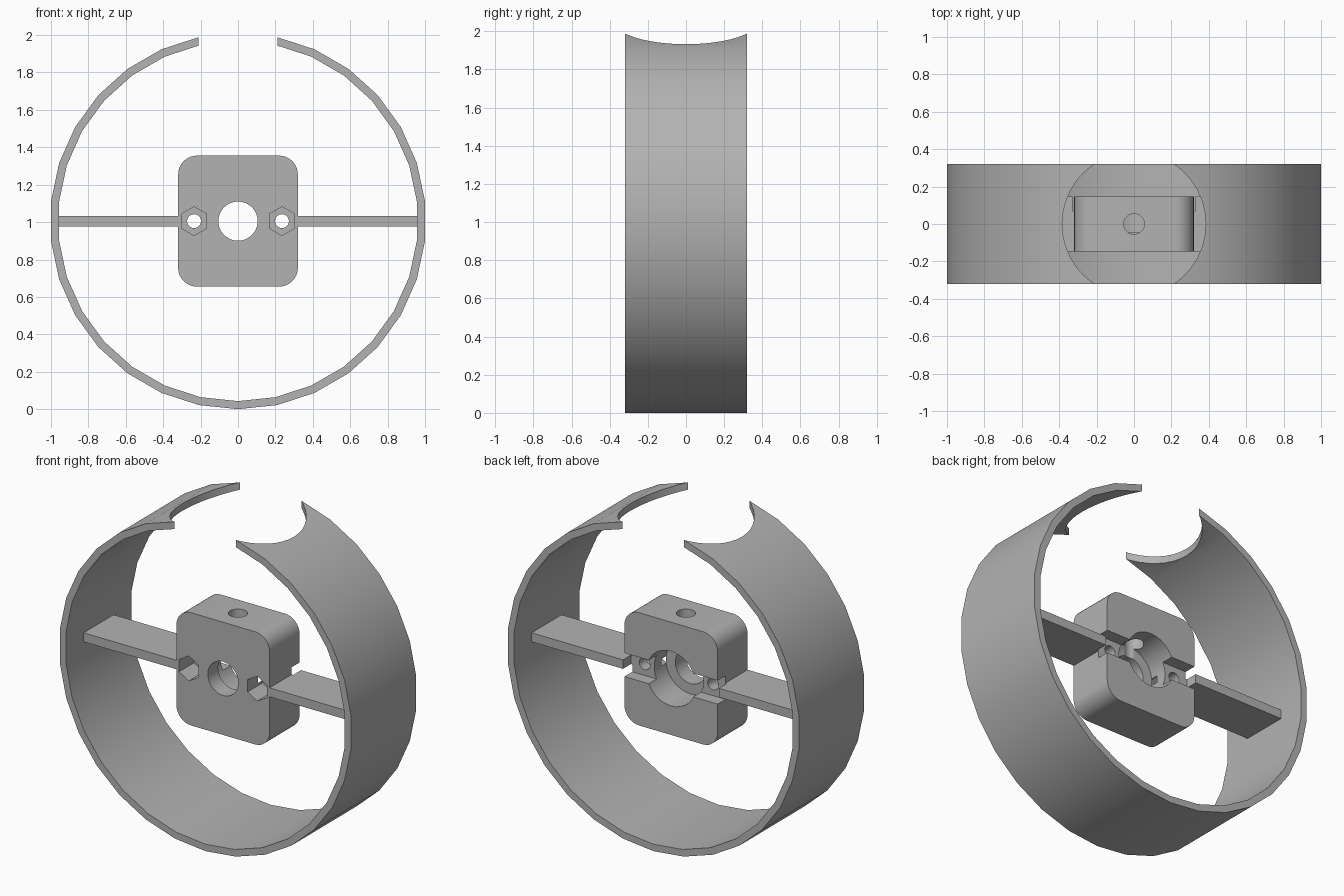
import bpy, bmesh, math
from mathutils import Matrix

if "Cube" in bpy.data.objects:
    bpy.data.objects.remove(bpy.data.objects["Cube"], do_unlink=True)

CZ = 1.0055          # height of the ring axis
HALF = 0.147         # half depth of hub and arms

grey = bpy.data.materials.new("plain_grey")
grey.use_nodes = True
grey.diffuse_color = (0.45, 0.45, 0.45, 1)
grey.node_tree.nodes["Principled BSDF"].inputs["Base Color"].default_value = (0.45, 0.45, 0.45, 1)


def finish(name, bm):
    mesh = bpy.data.meshes.new(name)
    bm.to_mesh(mesh)
    bm.free()
    mesh.materials.append(grey)
    ob = bpy.data.objects.new(name, mesh)
    bpy.context.collection.objects.link(ob)
    return ob


def box(name, x, y, z, corner=0):
    """Box from (min, max) ranges, optionally rounding the edges along y."""
    bm = bmesh.new()
    bmesh.ops.create_cube(bm, size=1)
    for v in bm.verts:
        for i, (lo, hi) in enumerate((x, y, z)):
            v.co[i] = lo if v.co[i] < 0 else hi
    if corner:
        edges = [e for e in bm.edges if abs(e.verts[0].co.y - e.verts[1].co.y) > 0.01]
        bmesh.ops.bevel(bm, geom=edges, offset=corner, segments=8, profile=0.5, affect='EDGES')
    return finish(name, bm)


def rod_y(name, r, y0, y1, x=0, sides=30):
    """Cylinder along y, first vertex pointing up."""
    bm = bmesh.new()
    bmesh.ops.create_cone(bm, cap_ends=True, segments=sides, radius1=r, radius2=r, depth=y1 - y0)
    bm.transform(Matrix.Translation((x, (y0 + y1) / 2, CZ)) @ Matrix.Rotation(math.pi / 2, 4, 'X'))
    return finish(name, bm)


def rod_z(name, r, z0, z1, sides=48):
    bm = bmesh.new()
    bmesh.ops.create_cone(bm, cap_ends=True, segments=sides, radius1=r, radius2=r, depth=z1 - z0)
    bm.transform(Matrix.Translation((0, 0, (z0 + z1) / 2)))
    return finish(name, bm)


def cut(ob, cutters):
    """Subtract the cutters, bake the result and drop the cutters."""
    for c in cutters:
        c.hide_render = True
        m = ob.modifiers.new("cut", 'BOOLEAN')
        m.operation, m.solver, m.object = 'DIFFERENCE', 'EXACT', c
    bpy.context.view_layer.update()
    baked = bpy.data.meshes.new_from_object(ob.evaluated_get(bpy.context.evaluated_depsgraph_get()))
    ob.modifiers.clear()
    ob.data = baked
    for c in cutters:
        bpy.data.objects.remove(c, do_unlink=True)


def slot():
    return box("slot_cutter", (-0.33, 0.33), (0.07, 0.3), (CZ - 0.073, CZ + 0.073))


# Outer ring with a round opening at the top
ring = rod_y("outer_ring", 1.0055, -0.32, 0.32)
cut(ring, [rod_y("ring_bore", 0.9625, -0.5, 0.5), rod_z("gap_cutter", 0.384, 1.5, 2.2)])

# Hub block: shaft hole, rear bore, rear slot, top hole, bolt holes with nut pockets
hub = box("hub_block", (-0.32, 0.32), (-HALF, HALF), (CZ - 0.35, CZ + 0.35), corner=0.1)
holes = [rod_y("shaft_hole", 0.105, -0.3, 0.3), rod_y("rear_bore", 0.17, -0.045, 0.3),
         slot(), rod_z("top_hole", 0.055, CZ, 1.5, 30)]
for side in (-1, 1):
    holes.append(rod_y("bolt_hole", 0.037, -0.3, 0.3, side * 0.235))
    holes.append(rod_y("nut_pocket", 0.077, -0.3, 0.0, side * 0.235, 6))
cut(hub, holes)

# Flat arms joining the hub to the ring
arms = []
for side, name in ((1, "left_arm"), (-1, "right_arm")):
    arm = box(name, sorted((side * 0.319, side * 0.962)), (-HALF, HALF), (CZ - 0.028, CZ + 0.028))
    cut(arm, [slot()])
    arms.append(arm)

# Smooth shading with sharp edges kept
bpy.ops.object.select_all(action='DESELECT')
for ob in [ring, hub] + arms:
    ob.select_set(True)
    bpy.context.view_layer.objects.active = ob
bpy.ops.object.shade_smooth_by_angle(angle=math.radians(30))
